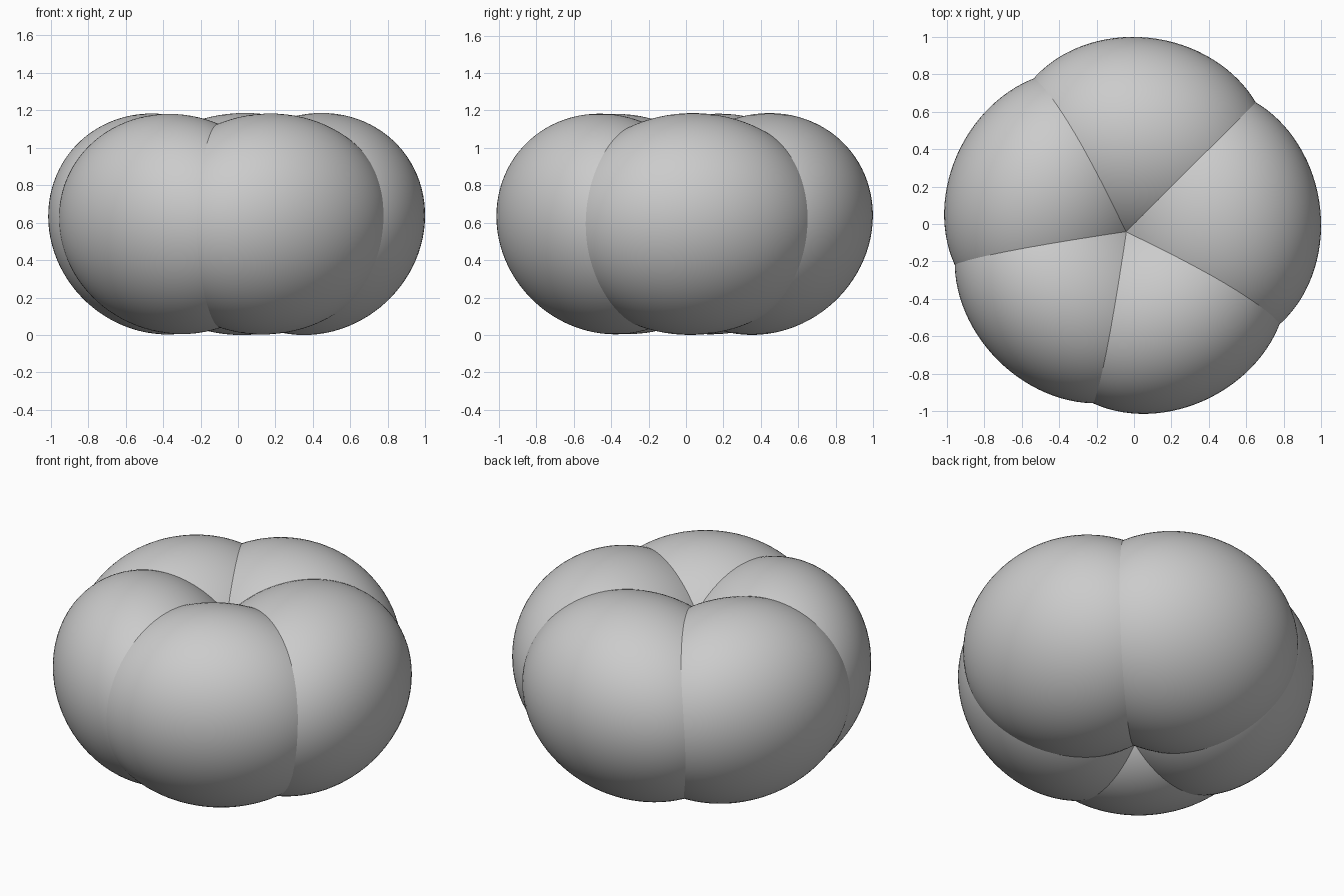
import bpy
from math import radians
from mathutils import Matrix

if "Cube" in bpy.data.objects:
    bpy.data.objects.remove(bpy.data.objects["Cube"])

AXIS = (-0.04, -0.04, 0.593)   # point where all creases meet

# angle, distance from axis, radial / tangential / vertical half sizes
LOBES = [
    (9,   0.445, 0.595, 0.703, 0.593),
    (81,  0.445, 0.595, 0.703, 0.593),
    (153, 0.425, 0.567, 0.688, 0.590),
    (225, 0.415, 0.555, 0.685, 0.588),
    (297, 0.425, 0.567, 0.688, 0.590),
]

# slight outward lean: the top of each lobe sits further out than the bottom
LEAN = Matrix(((1, 0, 0.08, 0), (0, 1, 0, 0), (0, 0, 1, 0), (0, 0, 0, 1)))


def lobe(index, angle, dist, radial, tangential, vertical):
    bpy.ops.mesh.primitive_uv_sphere_add(segments=96, ring_count=48, radius=1)
    ob = bpy.context.object
    ob.name = f"fruit_lobe_{index}"
    shape = LEAN @ Matrix.Diagonal((radial, tangential, vertical, 1))
    place = (Matrix.Translation(AXIS)
             @ Matrix.Rotation(radians(angle), 4, 'Z')
             @ Matrix.Translation((dist, 0, 0)))
    ob.data.transform(place @ shape)
    bpy.ops.object.shade_smooth()
    return ob


# five overlapping lobes round the core
for i, params in enumerate(LOBES, 1):
    lobe(i, *params)
